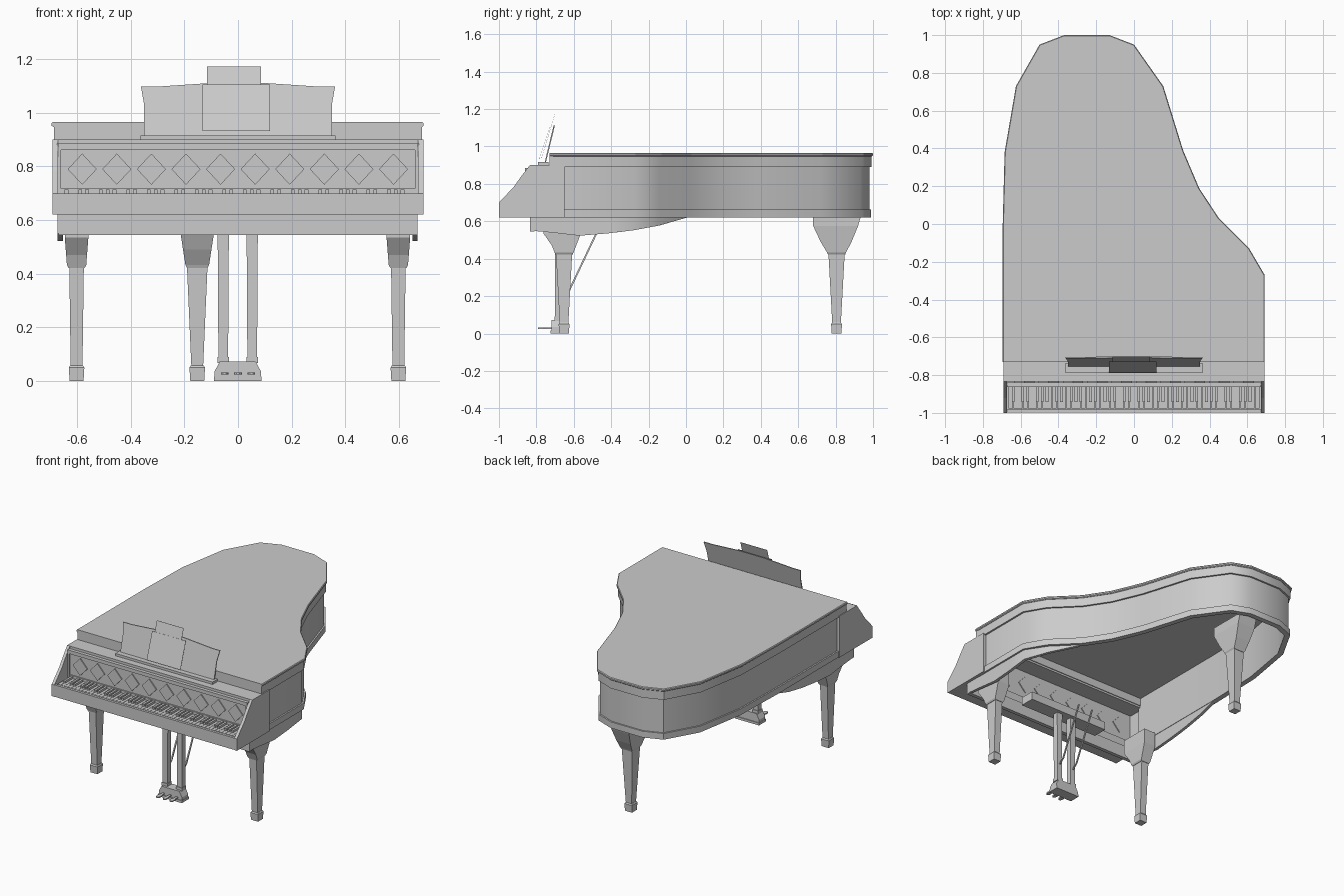
import bpy, bmesh, math
from mathutils import Vector

if "Cube" in bpy.data.objects:
    bpy.data.objects.remove(bpy.data.objects["Cube"])


def make(name, verts, faces, smooth=False):
    me = bpy.data.meshes.new(name)
    me.from_pydata([tuple(v) for v in verts], [], faces)
    bm = bmesh.new()
    bm.from_mesh(me)
    bmesh.ops.recalc_face_normals(bm, faces=bm.faces)
    bm.to_mesh(me)
    bm.free()
    ob = bpy.data.objects.new(name, me)
    bpy.context.collection.objects.link(ob)
    if smooth:
        bpy.ops.object.select_all(action='DESELECT')
        ob.select_set(True)
        bpy.context.view_layer.objects.active = ob
        bpy.ops.object.shade_smooth_by_angle(angle=math.radians(35))
    return ob


def rings(name, loops, smooth=False):
    """Skin a stack of equal-length loops and cap both ends."""
    n = len(loops[0])
    verts = [v for l in loops for v in l]
    faces = [(k*n + i, k*n + (i+1) % n, (k+1)*n + (i+1) % n, (k+1)*n + i)
             for k in range(len(loops) - 1) for i in range(n)]
    faces += [tuple(range(n)), tuple(range(len(verts) - n, len(verts)))]
    return make(name, verts, faces, smooth)


def box(name, x0, x1, y0, y1, z0, z1):
    sq = [(x0, y0), (x1, y0), (x1, y1), (x0, y1)]
    return rings(name, [[(x, y, z) for x, y in sq] for z in (z0, z1)])


def boxes(name, items):
    """Many boxes in one object."""
    verts, faces = [], []
    for x0, x1, y0, y1, z0, z1 in items:
        b = len(verts)
        verts += [(x, y, z) for z in (z0, z1) for x, y in ((x0, y0), (x1, y0), (x1, y1), (x0, y1))]
        faces += [tuple(b + i for i in f) for f in ((0, 1, 2, 3), (4, 5, 6, 7), (0, 1, 5, 4),
                                                   (1, 2, 6, 5), (2, 3, 7, 6), (3, 0, 4, 7))]
    return make(name, verts, faces)


def side_prism(name, prof, x0, x1):
    return rings(name, [[(x, y, z) for y, z in prof] for x in (x0, x1)])


def front_prism(name, prof, y0, y1):
    return rings(name, [[(x, y, z) for x, z in prof] for y in (y0, y1)])


def turned(name, secs):
    """Rectangular post from (z, x0, x1, y0, y1) sections."""
    return rings(name, [[(a, c, z), (b, c, z), (b, d, z), (a, d, z)] for z, a, b, c, d in secs])


# case outline, seen from above
OUT = [Vector(p) for p in [(-.695, -.73), (-.695, -.4), (-.695, 0), (-.685, .38), (-.625, .73), (-.50, .95),
       (-.37, 1), (-.13, 1), (0, .95), (.155, .73), (.26, .39), (.345, .19), (.45, .03),
       (.61, -.13), (.692, -.27), (.692, -.73)]]


def inset(d, pts=OUT):
    res = []
    for i, p in enumerate(pts):
        a = (p - pts[i-1]).normalized() if i else (pts[1] - p).normalized()
        b = (pts[i+1] - p).normalized() if i < len(pts) - 1 else a
        n1, n2 = Vector((a.y, -a.x)), Vector((b.y, -b.x))
        res.append(p + (n1 + n2) * d / (1 + n1.dot(n2)))
    return res


def band(name, outer, inner, zlo, zhi, pts=OUT):
    """Wall that follows the case outline; zlo may depend on y."""
    f = zlo if callable(zlo) else (lambda y: zlo)
    loops = []
    for o, i in zip(inset(outer, pts), inset(inner, pts)):
        z = f(o.y)
        loops.append([(o.x, o.y, z), (o.x, o.y, zhi), (i.x, i.y, zhi), (i.x, i.y, z)])
    return rings(name, loops, True)


# lid and rim
lid = rings("lid", [[(p.x, p.y, z) for p in inset(d)]
                    for d, z in ((.006, .947), (0, .952), (0, .961), (.004, .966))])
band("rim_wall", .02, .045, .63, .95)
band("rim_top_moulding", .008, .03, .89, .948)
band("rim_bottom_moulding", .01, .045, .62, .662)
box("lid_front_board", -.687, .687, -.73, -.71, .895, .948)

# curved skirts under the front of the case
CURVE = [(-.83, .55), (-.72, .54), (-.57, .523), (-.42, .535), (-.28, .552), (-.14, .578), (-.05, .604), (.01, .621)]


def skirt_z(y):
    for (a, za), (b, zb) in zip(CURVE, CURVE[1:]):
        if y <= b:
            return za + (zb - za) * (y - a) / (b - a)
    return .621


left = [Vector((-.695, y)) for y, z in CURVE]
right = [Vector((.45 + (.02 - y) * 1.0, y)) for y in (.01, -.05, -.13)]
right += [Vector((.692, y)) for y in (-.27, -.42, -.57, -.72, -.83)]
for nm, pts in (("left_skirt", left), ("right_skirt", right)):
    band(nm, .022, .042, skirt_z, .63, pts)
box("front_apron", -.67, .67, -.835, -.81, .545, .63)

# keyboard arms, key bed and shelf
ARM = [(-1, .62), (-1, .70), (-.92, .785), (-.885, .835), (-.835, .90), (-.65, .90), (-.65, .62)]
side_prism("left_arm", ARM, -.692, -.672)
side_prism("right_arm", ARM, .672, .692)
box("key_bed", -.675, .675, -.998, -.82, .62, .685)
box("key_lip", -.675, .675, -.998, -.982, .68, .70)
box("top_shelf", -.675, .675, -.835, -.715, .882, .90)

# keys
W = 1.33 / 52
boxes("white_keys", [(-.665 + i*W + .001, -.665 + (i+1)*W - .001, -.978, -.85, .684, .70) for i in range(52)])
boxes("black_keys", [(-.665 + i*W - .007, -.665 + i*W + .007, -.942, -.85, .695, .714)
                     for i in range(1, 52) if i % 7 in (1, 3, 4, 6, 0)])

# fall board with frame and diamonds
box("fall_board", -.675, .675, -.85, -.838, .66, .885)
boxes("fall_board_frame", [(-.672, .672, -.862, -.848, .862, .886), (-.672, -.66, -.862, -.848, .70, .862),
                           (.66, .672, -.862, -.848, .70, .862), (-.66, .66, -.858, -.848, .70, .718)])
for i in range(10):
    x = -.581 + i * .129
    front_prism("diamond", [(x - .054, .79), (x, .732), (x + .054, .79), (x, .848)], -.857, -.832)

# music desk
box("desk_ledge", -.363, .363, -.79, -.735, .898, .916)


def leaning(name, prof, ya, za, yb, zb, t):
    g = lambda z: ya + (yb - ya) * (z - za) / (zb - za)
    return rings(name, [[(x, g(z) + o, z) for x, z in prof] for o in (0, t)])


leaning("music_desk", [(-.35, .912), (.35, .912), (.35, 1.03), (.362, 1.098), (.30, 1.098), (.09, 1.112),
                       (-.09, 1.112), (-.30, 1.098), (-.362, 1.098), (-.35, 1.03)], -.757, .91, -.708, 1.112, .007)
leaning("front_sheet", [(-.132, .932), (.12, .932), (.12, 1.105), (-.132, 1.105)], -.787, .93, -.728, 1.105, .001)
leaning("tall_sheet", [(-.115, .932), (.085, .932), (.085, 1.172), (-.115, 1.172)], -.775, .93, -.702, 1.172, .001)


# legs
def leg(name, x, y, wx, cap):
    turned(name + "_foot", [(z, x-h, x+h, y-h, y+h) for z, h in ((0, .026), (.05, .029), (.058, .024))])
    turned(name + "_shaft", [(.055, x-.022, x+.022, y-.023, y+.023), (.42, x-wx, x+wx, y-.043, y+.043),
                             (.435, x-wx, x+wx, y-.043, y+.043)])
    turned(name + "_cap", [(z, x-a, x+a, y-b, y+c) for z, a, b, c in cap])


FRONT = [(.422, .03, .046, .046), (.432, .036, .05, .05), (.47, .039, .065, .065),
         (.535, .044, .11, .09), (.63, .044, .11, .09)]
leg("front_left_leg", -.602, -.652, .027, FRONT)
leg("front_right_leg", .598, -.652, .027, FRONT)
leg("back_leg", -.152, .805, .038, [(.422, .038, .046, .046), (.432, .044, .05, .05), (.49, .053, .085, .08),
                                    (.575, .066, .125, .115), (.635, .066, .125, .132)])

# pedal lyre
box("lyre_beam", -.30, .30, -.74, -.64, .56, .615)
for nm, s in (("left", -1), ("right", 1)):
    x = s * .054 - .001
    turned(nm + "_lyre_post", [(.07, x-.018, x+.018, -.70, -.664), (.57, x-.021, x+.021, -.70, -.664)])
    turned(nm + "_brace_rod", [(.19, x-.004, x+.004, -.668, -.658), (.22, x-.004, x+.004, -.634, -.624),
                               (.54, x-.004, x+.004, -.482, -.472)])
front_prism("pedal_box", [(-.088, .012), (.086, .012), (.086, .035), (.066, .072), (.03, .072), (.03, .09),
                          (-.032, .09), (-.032, .072), (-.068, .072), (-.088, .035)][:4]
            + [(-.068, .072), (-.088, .035)], -.72, -.655)
box("pedal_box_base", -.09, .088, -.725, -.65, 0, .016)
boxes("lyre_post_collars", [(s*.054 - .023, s*.054 + .021, -.704, -.66, .068, .09) for s in (-1, 1)])
for i in (-1, 0, 1):
    x = i * .05
    rings("pedal", [[(x-w, y, .024), (x+w, y, .024), (x+w, y, .032), (x-w, y, .032)]
                    for y, w in ((-.71, .006), (-.745, .008), (-.765, .014), (-.785, .012), (-.792, .006))])
